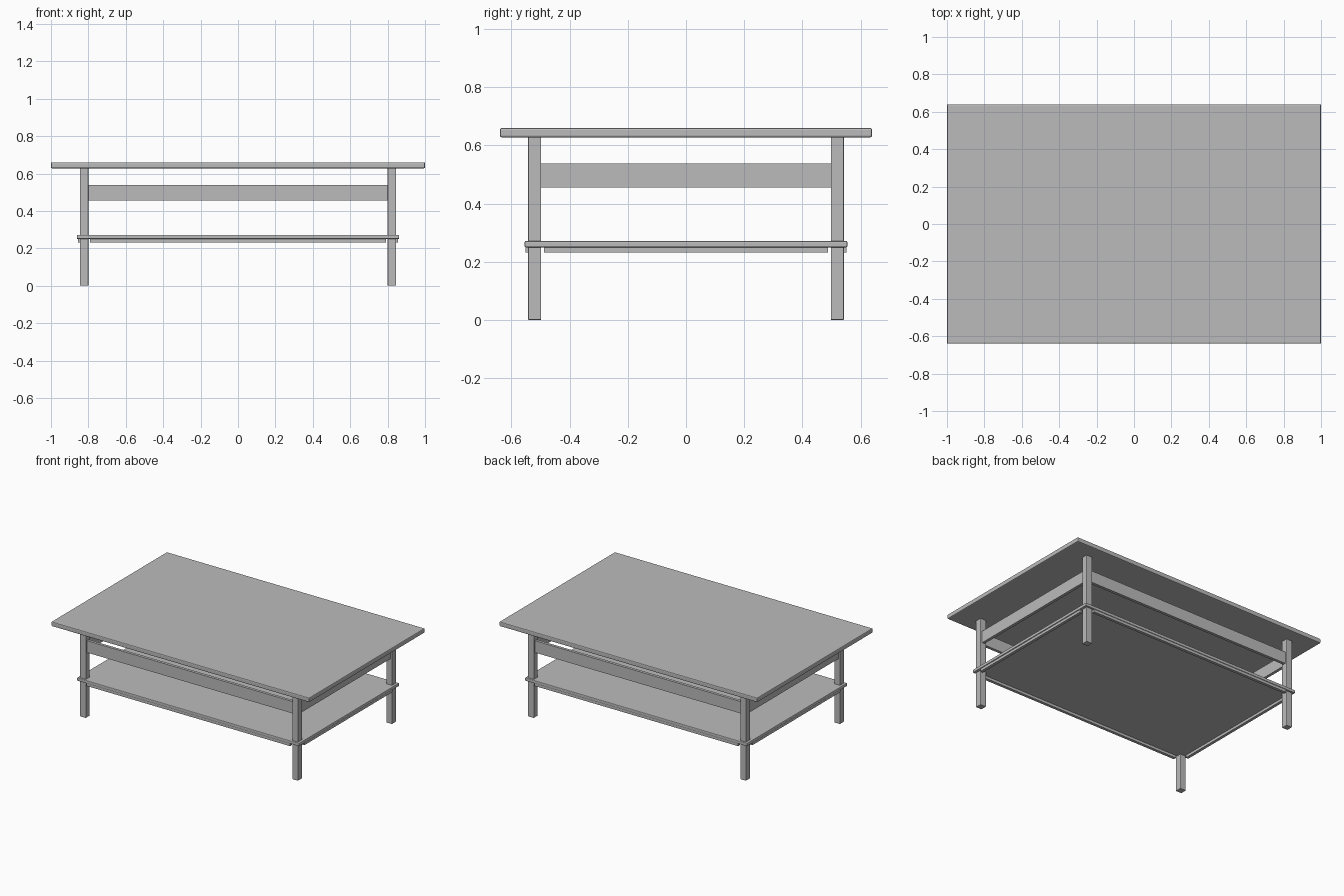
import bpy
import bmesh
from mathutils import Vector

default = bpy.data.objects.get("Cube")
if default:
    bpy.data.objects.remove(default, do_unlink=True)

# One plain grey for the whole table
grey = bpy.data.materials.new("plain grey")
grey.use_nodes = True
colour = (0.5, 0.5, 0.5, 1)
grey.diffuse_color = colour
grey.node_tree.nodes["Principled BSDF"].inputs["Base Color"].default_value = colour


def box(name, low, high, bevel=0.0):
    """Axis-aligned board between two corners, with optional eased edges."""
    low, high = Vector(low), Vector(high)
    size, centre = high - low, (low + high) / 2
    bm = bmesh.new()
    bmesh.ops.create_cube(bm, size=1)
    bmesh.ops.scale(bm, vec=size, verts=bm.verts)
    mesh = bpy.data.meshes.new(name)
    bm.to_mesh(mesh)
    bm.free()
    mesh.materials.append(grey)
    obj = bpy.data.objects.new(name, mesh)
    obj.location = centre
    bpy.context.collection.objects.link(obj)
    if bevel:
        mod = obj.modifiers.new("eased edges", "BEVEL")
        mod.width = bevel
        mod.segments = 2
    return obj


# Tabletop and lower shelf
box("tabletop", (-1, -0.64, 0.628), (1, 0.64, 0.66), 0.006)
box("shelf", (-0.862, -0.555, 0.25), (0.862, 0.555, 0.272), 0.005)

leg_in = Vector((0.8, 0.498))
leg_out = Vector((0.845, 0.543))
mid = (leg_in + leg_out) / 2
half = 0.01  # half the apron thickness

# Four square legs
for x_name, sx in (("right", -1), ("left", 1)):
    for y_name, sy in (("front", -1), ("back", 1)):
        xs = sorted((sx * leg_in.x, sx * leg_out.x))
        ys = sorted((sy * leg_in.y, sy * leg_out.y))
        box(f"{y_name}_{x_name}_leg", (xs[0], ys[0], 0), (xs[1], ys[1], 0.63), 0.003)

# Front and back: apron between the legs, thin rail under the shelf edge
for name, s in (("front", -1), ("back", 1)):
    y = s * mid.y
    box(f"{name}_apron", (-leg_in.x, y - half, 0.455), (leg_in.x, y + half, 0.538))
    y = s * 0.541
    box(f"{name}_shelf_rail", (-0.79, y - half, 0.232), (0.79, y + half, 0.251))

# Sides: the same pieces running front to back
for name, s in (("right", -1), ("left", 1)):
    x = s * mid.x
    box(f"{name}_apron", (x - half, -leg_in.y, 0.455), (x + half, leg_in.y, 0.538))
    x = s * 0.846
    box(f"{name}_shelf_rail", (x - half, -0.488, 0.232), (x + half, 0.488, 0.251))
